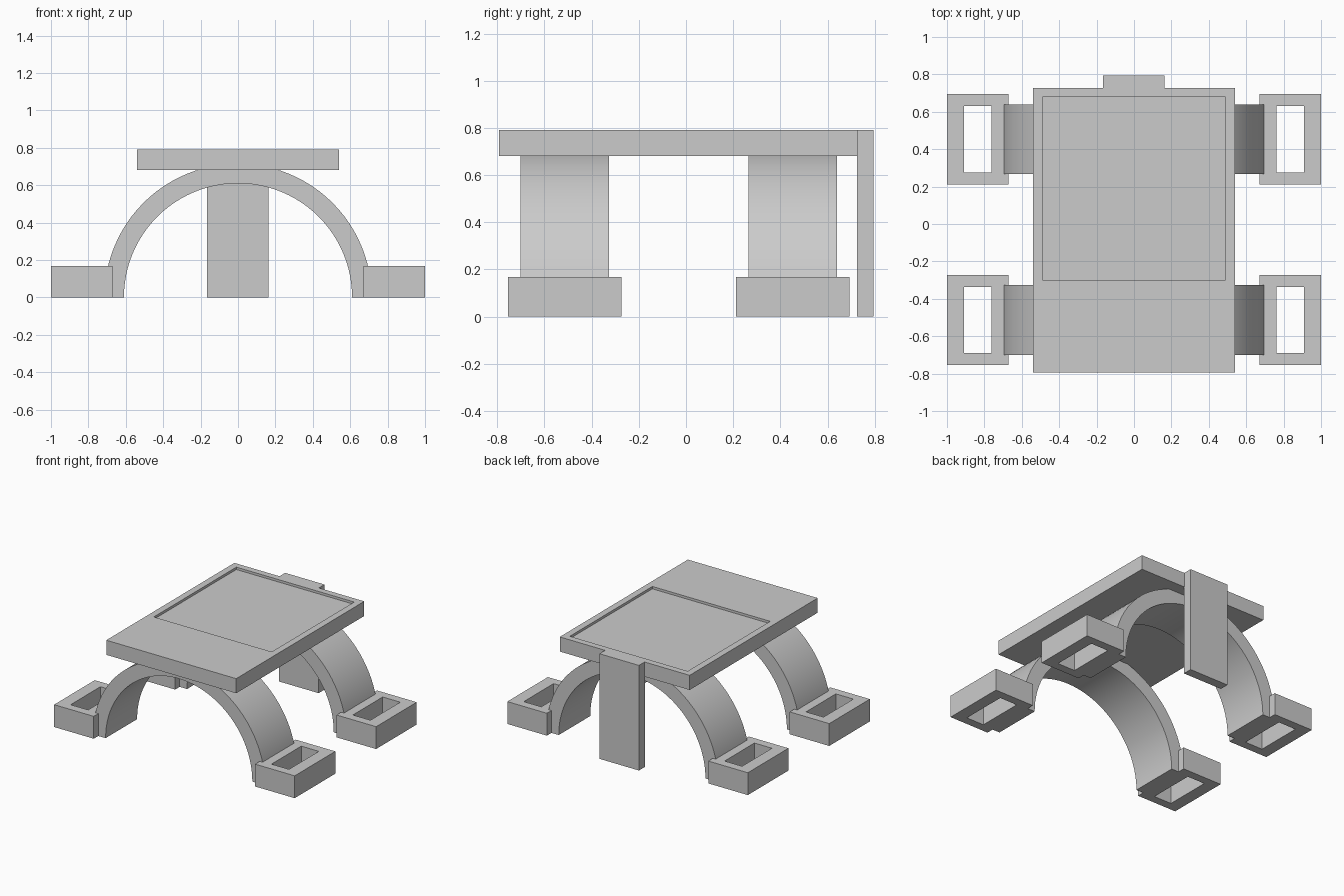
import bpy
import bmesh
import math

cube = bpy.data.objects.get("Cube")
if cube:
    bpy.data.objects.remove(cube, do_unlink=True)

grey = bpy.data.materials.new("plain grey")
grey.use_nodes = True
GREY = (0.6, 0.6, 0.6, 1)
grey.diffuse_color = GREY
grey.node_tree.nodes["Principled BSDF"].inputs["Base Color"].default_value = GREY


def finish(name, bm):
    bmesh.ops.recalc_face_normals(bm, faces=bm.faces)
    mesh = bpy.data.meshes.new(name)
    bm.to_mesh(mesh)
    bm.free()
    mesh.materials.append(grey)
    obj = bpy.data.objects.new(name, mesh)
    bpy.context.collection.objects.link(obj)
    return obj


def ring(bm, rect, z):
    x0, x1, y0, y1 = rect
    return [bm.verts.new((x, y, z)) for x, y in ((x0, y0), (x1, y0), (x1, y1), (x0, y1))]


def bridge(bm, a, b):
    for i in range(4):
        j = (i + 1) % 4
        bm.faces.new((a[i], a[j], b[j], b[i]))


def block(name, rect, z0, z1, hole=None, floor=None):
    """Box with an optional rectangular hole: through, or a pocket down to floor."""
    bm = bmesh.new()
    low, high = ring(bm, rect, z0), ring(bm, rect, z1)
    bridge(bm, low, high)
    if hole is None:
        bm.faces.new(low)
        bm.faces.new(high)
    else:
        rim = ring(bm, hole, z1)
        base = ring(bm, hole, z0 if floor is None else floor)
        bridge(bm, high, rim)
        bridge(bm, rim, base)
        if floor is None:
            bridge(bm, base, low)
        else:
            bm.faces.new(base)
            bm.faces.new(low)
    return finish(name, bm)


def arch(name, inner, outer, y0, y1, steps=48):
    bm = bmesh.new()
    rows = []
    for i in range(steps + 1):
        a = math.pi * i / steps
        rows.append([bm.verts.new((r * math.cos(a), y, r * math.sin(a)))
                     for r, y in ((inner, y0), (outer, y0), (outer, y1), (inner, y1))])
    for a, b in zip(rows, rows[1:]):
        bridge(bm, a, b)
    bm.faces.new(rows[0])
    bm.faces.new(rows[-1])
    obj = finish(name, bm)
    bpy.ops.object.select_all(action='DESELECT')
    obj.select_set(True)
    bpy.context.view_layer.objects.active = obj
    bpy.ops.object.shade_smooth_by_angle(angle=math.radians(30))


# Deck with a shallow tray, and the upright at the back
block("deck", (-0.54, 0.54, -0.793, 0.728), 0.68, 0.79,
      hole=(-0.49, 0.49, -0.30, 0.68), floor=0.772)
block("back_upright", (-0.165, 0.163, 0.725, 0.795), 0, 0.79)

# Arched legs, each standing between two hollow feet
for end, y in (("front", -0.514), ("back", 0.453)):
    arch(end + "_arch", 0.61, 0.715, y - 0.187, y + 0.187)
    for side, s in (("left", 1), ("right", -1)):
        xs = sorted((s * 0.671, s * 1.0))
        hx = sorted((s * 0.762, s * 0.908))
        block(f"{end}_{side}_foot", (*xs, y - 0.241, y + 0.241), 0, 0.168,
              hole=(*hx, y - 0.177, y + 0.177))
